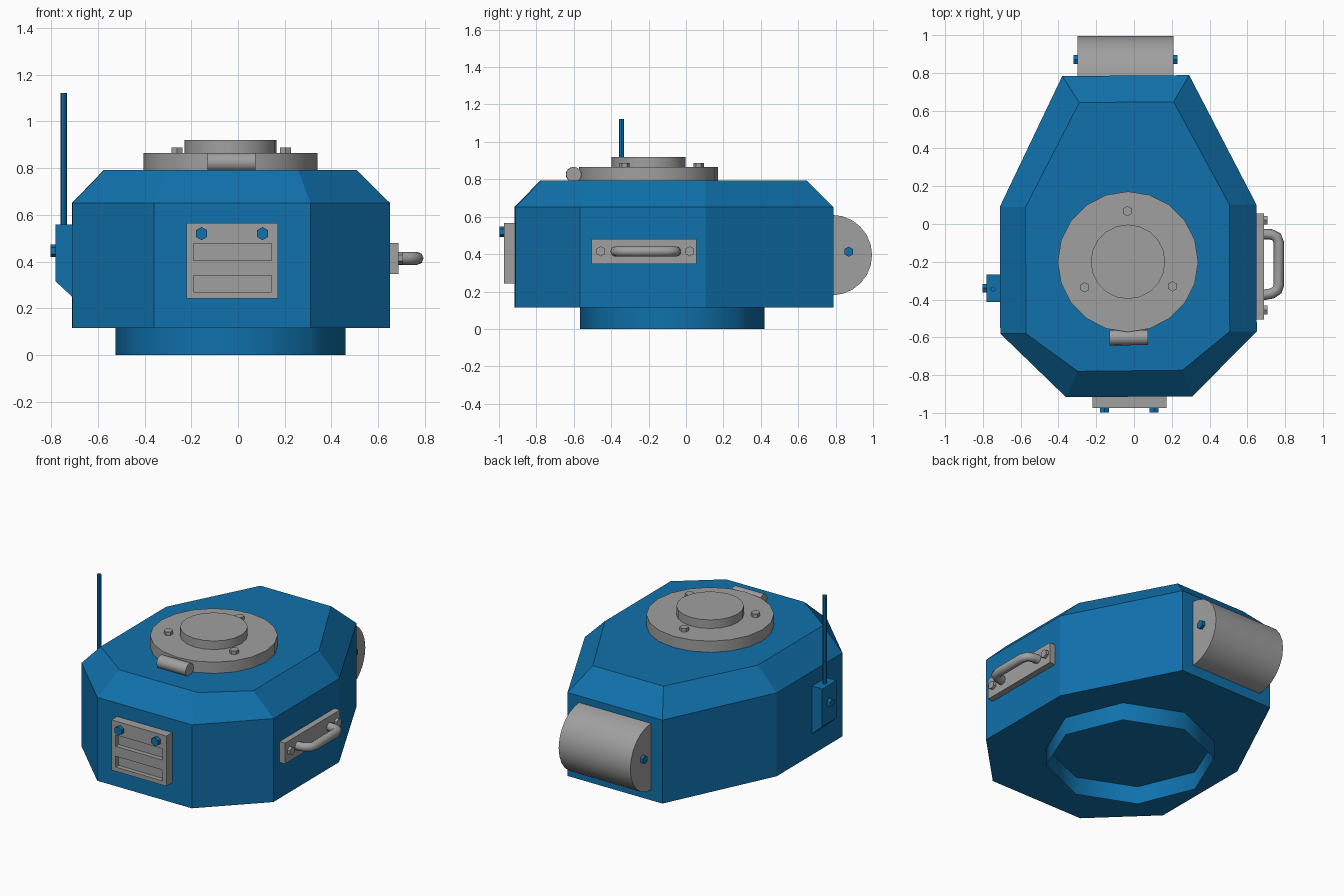
import bpy, bmesh, math
from mathutils import Vector, Matrix

if "Cube" in bpy.data.objects:
    bpy.data.objects.remove(bpy.data.objects["Cube"])


def material(name, rgb):
    m = bpy.data.materials.new(name)
    m.diffuse_color = (*rgb, 1)
    m.use_nodes = True
    m.node_tree.nodes["Principled BSDF"].inputs["Base Color"].default_value = m.diffuse_color
    return m


BLUE = material("blue_paint", (0.005, 0.165, 0.41))
GREY = material("grey_metal", (0.35, 0.35, 0.35))


def finish(name, bm, mat, smooth=False, recalc=True):
    if recalc:
        bmesh.ops.recalc_face_normals(bm, faces=bm.faces)
    me = bpy.data.meshes.new(name)
    bm.to_mesh(me)
    bm.free()
    ob = bpy.data.objects.new(name, me)
    bpy.context.collection.objects.link(ob)
    me.materials.append(mat)
    if smooth:
        bpy.context.view_layer.objects.active = ob
        ob.select_set(True)
        bpy.ops.object.shade_smooth_by_angle(angle=math.radians(50))
        ob.select_set(False)
    return ob


def cylinder(name, mat, start, end, r, sides, smooth=False, caps=True):
    a, b = Vector(start), Vector(end)
    d = b - a
    rot = d.to_track_quat('Z', 'Y').to_matrix().to_4x4()
    bm = bmesh.new()
    bmesh.ops.create_cone(bm, cap_ends=caps, segments=sides, radius1=r, radius2=r,
                          depth=d.length, matrix=Matrix.Translation((a + b) / 2) @ rot)
    return finish(name, bm, mat, smooth, caps)


def loft(name, mat, loops, smooth=False):
    """Closed solid through matching loops of points."""
    bm = bmesh.new()
    rings = [[bm.verts.new(p) for p in loop] for loop in loops]
    n = len(rings[0])
    for lo, hi in zip(rings, rings[1:]):
        for i in range(n):
            j = (i + 1) % n
            bm.faces.new((lo[i], lo[j], hi[j], hi[i]))
    bm.faces.new(rings[0][::-1])
    bm.faces.new(rings[-1])
    return finish(name, bm, mat, smooth)


def box(name, mat, x, y, z):
    return loft(name, mat, [[(x[0], y[0], h), (x[1], y[0], h), (x[1], y[1], h), (x[0], y[1], h)]
                            for h in z])


# Eight-sided body with sloping shoulders
outer = [(-.38, .783), (-.71, .092), (-.708, -.58), (-.36, -.917),
         (.31, -.912), (.65, -.568), (.648, .103), (.292, .788)]
inner = [(-.29, .643), (-.574, .09), (-.572, -.58), (-.297, -.78),
         (.257, -.774), (.507, -.568), (.505, .103), (.21, .647)]
loft("body", BLUE, [[(x, y, .115) for x, y in outer],
                    [(x, y, .652) for x, y in outer],
                    [(x, y, .793) for x, y in inner]])

# Open octagonal collar under the body
cylinder("base_collar", BLUE, (-.033, -.073, 0), (-.033, -.073, .116), .4925, 8, True, False)

# Top hatch with its raised lid, hinge and bolts
cylinder("hatch_disc", GREY, (-.032, -.2, .79), (-.032, -.2, .865), .372, 20, True)
cylinder("hatch_lid", GREY, (-.032, -.2, .86), (-.032, -.2, .92), .197, 20, True)
cylinder("hatch_hinge", GREY, (-.13, -.602, .825), (.075, -.6, .825), .041, 16, True)
for i, (x, y) in enumerate([(-.035, .068), (-.261, -.335), (.204, -.33)]):
    cylinder(f"hatch_bolt_{i + 1}", GREY, (x, y, .86), (x, y, .888), .027, 6)

# Half-round drum on the back, bolted at both ends
arc = [math.pi * k / 12 - math.pi / 2 for k in range(13)]
loft("back_drum", GREY, [[(x, .78 + .215 * math.cos(a), .395 + .215 * math.sin(a)) for a in arc]
                         for x in (-.3, .21)], True)
for side, x0, x1 in (("left", -.29, -.32), ("right", .2, .23)):
    cylinder(f"drum_bolt_{side}", BLUE, (x0, .87, .413), (x1, .87, .413), .027, 6)

# Right side grab handle on a bolted plate
box("handle_plate", GREY, (.64, .688), (-.505, .056), (.346, .48))
for i, y in enumerate((-.456, .02)):
    cylinder(f"handle_bolt_{i + 1}", GREY, (.68, y, .415), (.706, y, .415), .027, 6)
curve = bpy.data.curves.new("grab_handle", 'CURVE')
curve.dimensions = '3D'
curve.bevel_depth = .028
curve.bevel_resolution = 2
path = [(.67, -.053), (.725, -.055), (.755, -.068), (.767, -.1),
        (.767, -.32), (.758, -.35), (.73, -.368), (.67, -.378)]
sp = curve.splines.new('POLY')
sp.points.add(len(path) - 1)
for p, (x, y) in zip(sp.points, path):
    p.co = (x, y, .414, 1)
    p.radius = 1
sp.use_smooth = True
curve.materials.append(GREY)
bpy.context.collection.objects.link(bpy.data.objects.new("grab_handle", curve))

# Front panel: grid sheet thickened backwards, two slots pushed in
xs = (-.22, -.19, .143, .172)
zs = (.243, .27, .34, .404, .477, .566)
bm = bmesh.new()
grid = [[bm.verts.new((x, -.91, z)) for x in xs] for z in zs]
sheet = [bm.faces.new((grid[j][i], grid[j][i + 1], grid[j + 1][i + 1], grid[j + 1][i]))
         for j in range(5) for i in range(3)]
new = bmesh.ops.extrude_face_region(bm, geom=sheet)["geom"]
for v in new:
    if isinstance(v, bmesh.types.BMVert):
        v.co.y = -.973
bmesh.ops.recalc_face_normals(bm, faces=bm.faces)
slots = []
for f in bm.faces:
    c = f.calc_center_median()
    if c.y < -.97 and xs[1] < c.x < xs[2] and (zs[1] < c.z < zs[2] or zs[3] < c.z < zs[4]):
        slots.append(f)
for f in bmesh.ops.extrude_discrete_faces(bm, faces=slots)["faces"]:
    for v in f.verts:
        v.co.y += .03
finish("front_panel", bm, GREY)
for side, x in (("left", -.156), ("right", .105)):
    cylinder(f"panel_bolt_{side}", BLUE, (x, -.965, .52), (x, -.998, .52), .028, 6)

# Left side antenna on a chamfered mount
profile = [(-.70, .24), (-.782, .316), (-.782, .558), (-.70, .558)]
loft("antenna_mount", BLUE, [[(x, y, z) for x, z in profile] for y in (-.413, -.268)])
cylinder("antenna_rod", BLUE, (-.746, -.345, .55), (-.746, -.345, 1.123), .0135, 8)
cylinder("antenna_bolt", BLUE, (-.77, -.34, .446), (-.802, -.34, .446), .027, 6)
